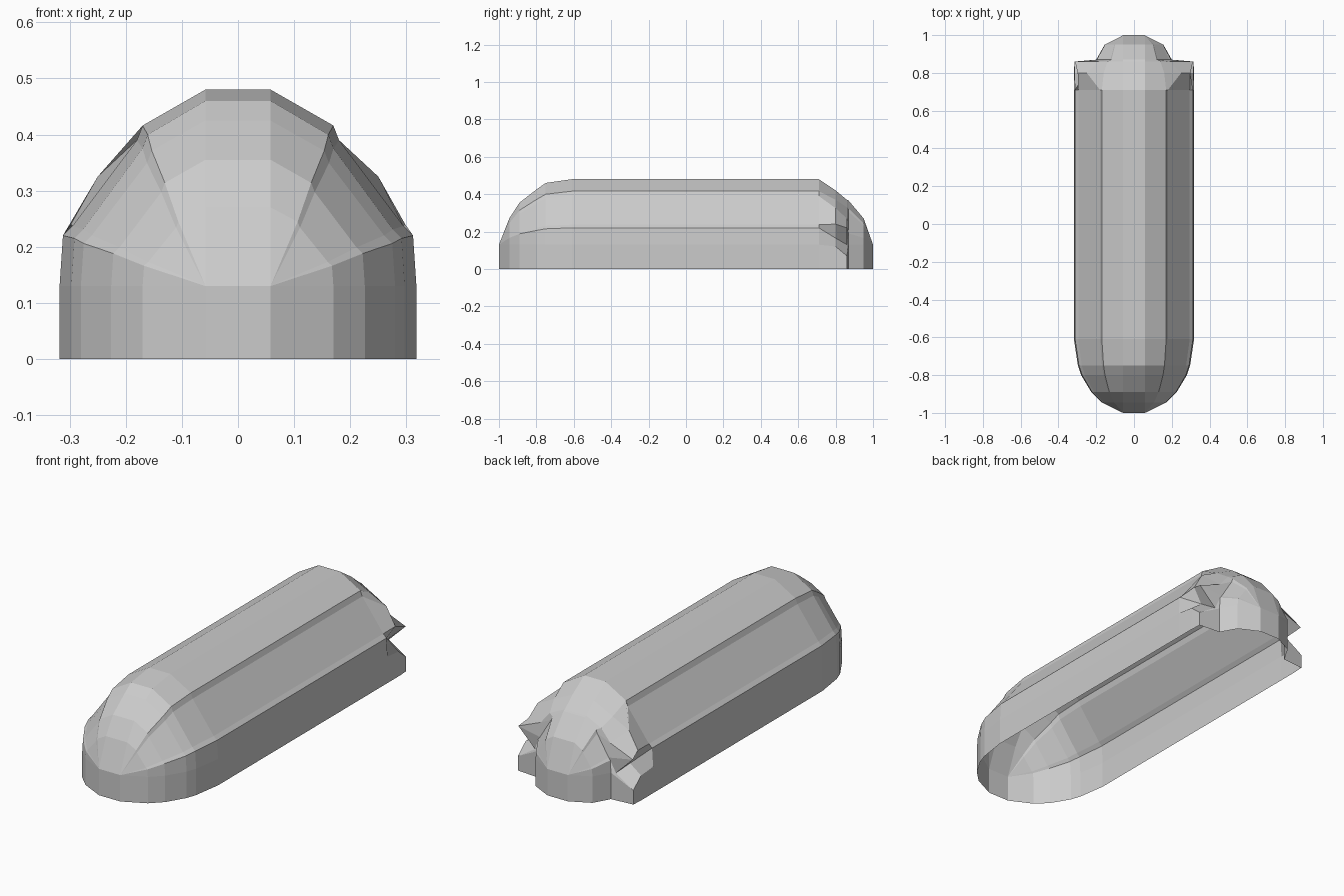
import bpy, bmesh

if "Cube" in bpy.data.objects:
    bpy.data.objects.remove(bpy.data.objects["Cube"])

# Half cross-section (x, z) of the long body, from floor edge to roof edge
BODY = [(0.318, 0), (0.318, 0.13), (0.312, 0.22), (0.295, 0.237),
        (0.18, 0.39), (0.17, 0.416), (0.058, 0.48)]


def dome(width, height):
    """Body section shrunk to a half width and height above the low wall."""
    sx = (width - 0.058) / 0.26
    sz = (height - 0.13) / 0.35
    return [(0.058 + (x - 0.058) * sx, 0.13 + (z - 0.13) * sz if z else 0)
            for x, z in BODY]


# Ragged flared section at the back corners
NOTCH = [(0.318, 0), (0.315, 0.12), (0.255, 0.165), (0.298, 0.24),
         (0.25, 0.325), (0.16, 0.37), (0.058, 0.42)]
FLARE = [(0.315, 0), (0.315, 0.07), (0.22, 0.13), (0.312, 0.22),
         (0.19, 0.27), (0.14, 0.33), (0.058, 0.37)]

# Stations from front to back
STATIONS = [
    (-1.0, dome(0.058, 0.13)), (-0.945, dome(0.17, 0.27)),
    (-0.89, dome(0.226, 0.355)), (-0.80, dome(0.28, 0.425)),
    (-0.75, dome(0.297, 0.46)), (-0.61, BODY),
    (0.71, BODY), (0.80, NOTCH), (0.86, FLARE),
    (0.87, dome(0.20, 0.365)), (0.95, dome(0.155, 0.27)),
    (1.0, dome(0.055, 0.13)),
]

# Open-bottomed shell lofted through the stations
bm = bmesh.new()
rings = []
for y, half in STATIONS:
    full = half + [(-x, z) for x, z in reversed(half)]
    rings.append([bm.verts.new((x, y, z)) for x, z in full])
for a, b in zip(rings, rings[1:]):
    for i in range(len(a) - 1):
        bm.faces.new((a[i], b[i], b[i + 1], a[i + 1]))

# Flat end walls
n = len(BODY)
for r in (rings[0], rings[-1]):
    bm.faces.new((r[0], r[1], r[-2], r[-1]))

bmesh.ops.remove_doubles(bm, verts=bm.verts, dist=0.0005)
bmesh.ops.recalc_face_normals(bm, faces=bm.faces)
mesh = bpy.data.meshes.new("domed_shell")
bm.to_mesh(mesh)
bm.free()
shell = bpy.data.objects.new("domed_shell", mesh)
bpy.context.collection.objects.link(shell)
